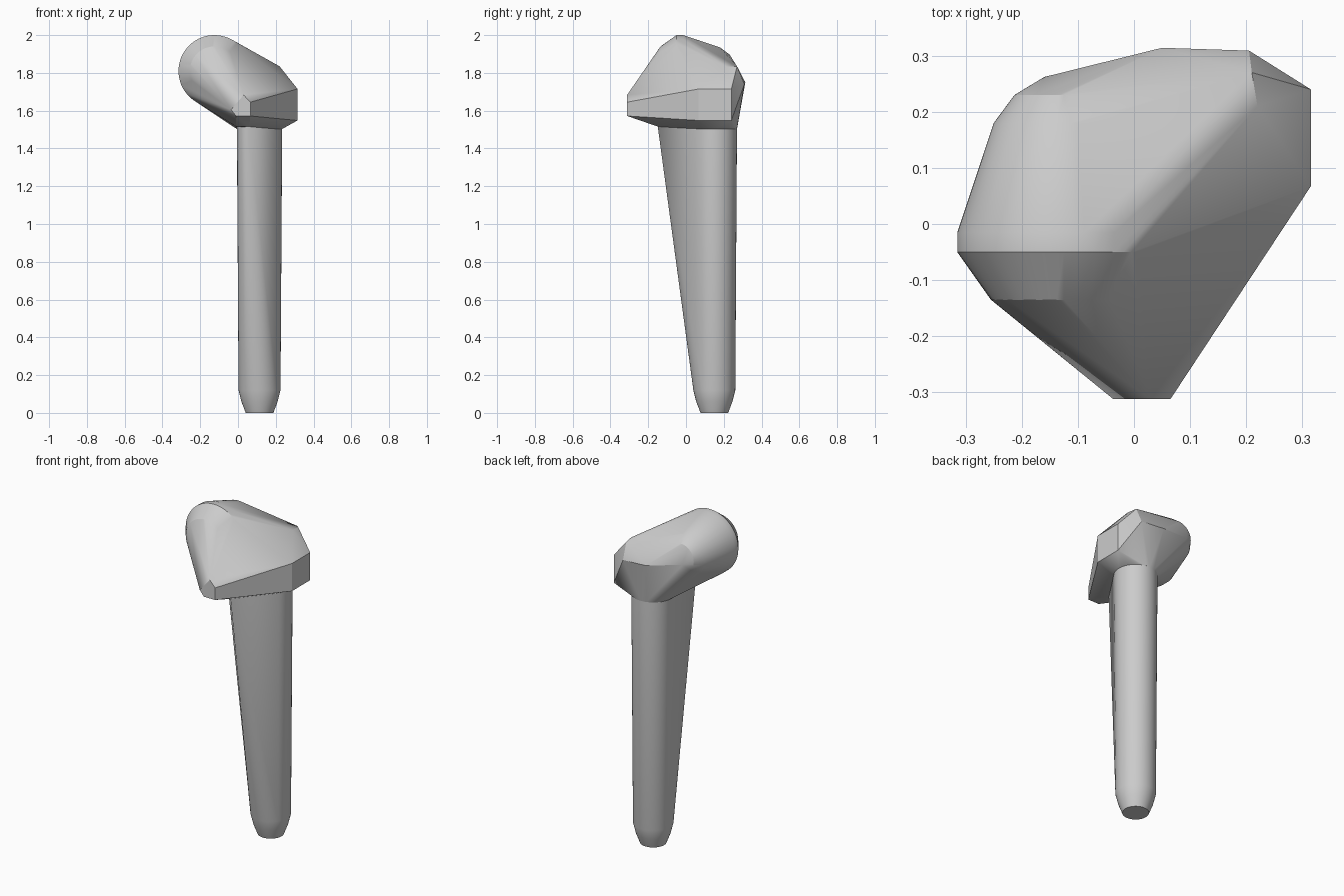
import bpy, bmesh, math
from mathutils import Vector

cube = bpy.data.objects.get("Cube")
if cube:
    bpy.data.objects.remove(cube, do_unlink=True)

grey = bpy.data.materials.new("plain grey")
grey.use_nodes = True
COLOUR = (0.6, 0.6, 0.6, 1)
grey.diffuse_color = COLOUR
grey.node_tree.nodes["Principled BSDF"].inputs["Base Color"].default_value = COLOUR


def ring(centre, radius, axis, steps=64):
    """Circle of points around the y or z axis."""
    pts = []
    for i in range(steps):
        a = math.tau * i / steps
        u, v = radius * math.cos(a), radius * math.sin(a)
        offset = (u, 0, v) if axis == "y" else (u, v, 0)
        pts.append(Vector(centre) + Vector(offset))
    return pts


def hull(name, points):
    """Convex solid wrapped around the points."""
    bm = bmesh.new()
    for p in points:
        bm.verts.new(p)
    bmesh.ops.convex_hull(bm, input=bm.verts)
    bmesh.ops.delete(bm, geom=[v for v in bm.verts if not v.link_faces], context="VERTS")
    bmesh.ops.dissolve_limit(bm, angle_limit=0.01, verts=bm.verts, edges=bm.edges)
    bmesh.ops.recalc_face_normals(bm, faces=bm.faces)
    mesh = bpy.data.meshes.new(name)
    bm.to_mesh(mesh)
    bm.free()
    mesh.materials.append(grey)
    obj = bpy.data.objects.new(name, mesh)
    bpy.context.collection.objects.link(obj)
    bpy.ops.object.select_all(action="DESELECT")
    obj.select_set(True)
    bpy.context.view_layer.objects.active = obj
    bpy.ops.object.shade_smooth_by_angle(angle=math.radians(20))
    return obj


SX, SY = 0.114, 0.15                      # shaft axis
ROUND_X, ROUND_Z = -0.125, 1.81           # axis of the rounded head end

# Shaft: round rod with a rounded foot and a front wedge widening upwards
shaft = []
for z, r in ((0, 0.073), (0.015, 0.078), (0.06, 0.096), (0.12, 0.111), (1.52, 0.12)):
    shaft += ring((SX, SY, z), r, "z")
shaft += [(-0.005, -0.085, 1.52), (0.055, -0.15, 1.52)]
hull("shaft", shaft)

# Head: rounded end, blunt front tip, flat side and sloping back
head = []
for y, r in ((-0.135, 0.13), (-0.05, 0.19), (-0.015, 0.19), (0.18, 0.125), (0.23, 0.088)):
    head += ring((ROUND_X, y, ROUND_Z), r, "y")
head += ring((SX, SY, 1.503), 0.12, "z")
# underside of the front
head += [(-0.01, -0.15, 1.516), (0.06, -0.15, 1.516)]
# front tip
head += [(x, -0.312, z) for x, z in
         ((-0.01, 1.572), (-0.037, 1.605), (0.03, 1.683), (0.065, 1.645), (0.065, 1.572))]
# flat side
head += [(0.315, y, z) for y in (0.067, 0.24) for z in (1.548, 1.715)]
# upper shoulder and back
head += [(0.21, 0.27, 1.835), (0.22, 0.21, 1.835),
         (0.05, 0.314, 1.75), (0.205, 0.309, 1.74), (-0.16, 0.262, 1.79)]
hull("head", head)
